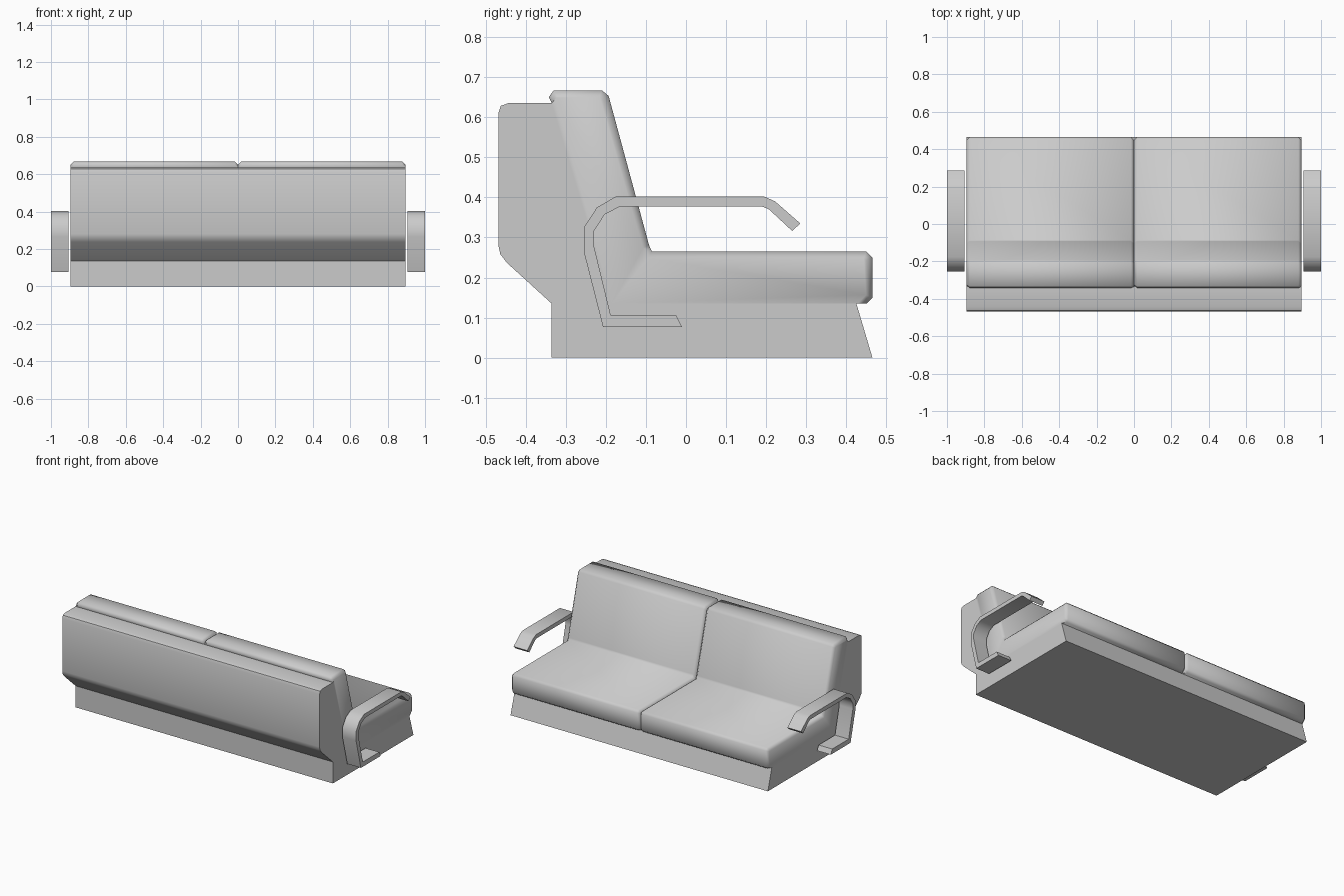
import bpy, bmesh, math

cube = bpy.data.objects.get("Cube")
if cube:
    bpy.data.objects.remove(cube, do_unlink=True)

GREY = (0.6, 0.6, 0.6, 1)
grey = bpy.data.materials.new("light_grey")
grey.use_nodes = True
grey.diffuse_color = GREY
grey.node_tree.nodes["Principled BSDF"].inputs["Base Color"].default_value = GREY

HALF = 0.895      # half the bench width
CHAMFER = 0.016   # softened cushion ends


def prism(name, profile, x0, x1, soft=None, smooth=None):
    """Extrude a (y, z) profile along x; soft = profile points with chamfered ends."""
    bm = bmesh.new()
    ends = [[bm.verts.new((x, y, z)) for y, z in profile] for x in (x0, x1)]
    n = len(profile)
    for ring in ends:
        bm.faces.new(ring)
    for i in range(n):
        j = (i + 1) % n
        bm.faces.new((ends[0][i], ends[0][j], ends[1][j], ends[1][i]))
    bmesh.ops.recalc_face_normals(bm, faces=bm.faces)
    if soft:
        edges = [bm.edges.get((r[i], r[i + 1])) for r in ends for i in soft]
        bmesh.ops.bevel(bm, geom=edges, offset=CHAMFER, offset_type='OFFSET',
                        segments=1, affect='EDGES', clamp_overlap=True)
    mesh = bpy.data.meshes.new(name)
    bm.to_mesh(mesh)
    bm.free()
    mesh.materials.append(grey)
    obj = bpy.data.objects.new(name, mesh)
    bpy.context.collection.objects.link(obj)
    if smooth:
        bpy.ops.object.select_all(action='DESELECT')
        obj.select_set(True)
        bpy.context.view_layer.objects.active = obj
        bpy.ops.object.shade_smooth_by_angle(angle=math.radians(smooth))
    return obj


# Base plinth and sloping back shell
frame = [(-0.335, 0), (0.465, 0), (0.425, 0.135), (-0.185, 0.135),
         (-0.335, 0.635), (-0.443, 0.635), (-0.462, 0.628), (-0.468, 0.61),
         (-0.468, 0.28), (-0.463, 0.258), (-0.447, 0.237), (-0.335, 0.135)]
prism("base_and_back_shell", frame, -HALF, HALF, smooth=31)

# Two padded L-shaped cushions, chamfered except where they meet the frame
cushion = [(-0.185, 0.135), (0.45, 0.135), (0.465, 0.15), (0.465, 0.25),
           (0.45, 0.265), (-0.085, 0.265), (-0.092, 0.28), (-0.193, 0.653),
           (-0.21, 0.667), (-0.33, 0.667), (-0.342, 0.65), (-0.335, 0.635)]
for side, x0, x1 in (("left", 0, HALF), ("right", -HALF, 0)):
    prism(side + "_cushion", cushion, x0, x1, soft=range(1, 11), smooth=50)

# Bent flat-bar armrests
arm = [(-0.01, 0.077), (-0.207, 0.077), (-0.255, 0.265), (-0.255, 0.325),
       (-0.222, 0.375), (-0.175, 0.402), (0.195, 0.402), (0.222, 0.39),
       (0.285, 0.335), (0.265, 0.316), (0.207, 0.37), (0.19, 0.377),
       (-0.165, 0.377), (-0.203, 0.357), (-0.23, 0.315), (-0.23, 0.28),
       (-0.188, 0.107), (-0.025, 0.107)]
for side, s in (("left", 1), ("right", -1)):
    prism(side + "_armrest", arm, s * 0.905, s * 1.0, smooth=40)
